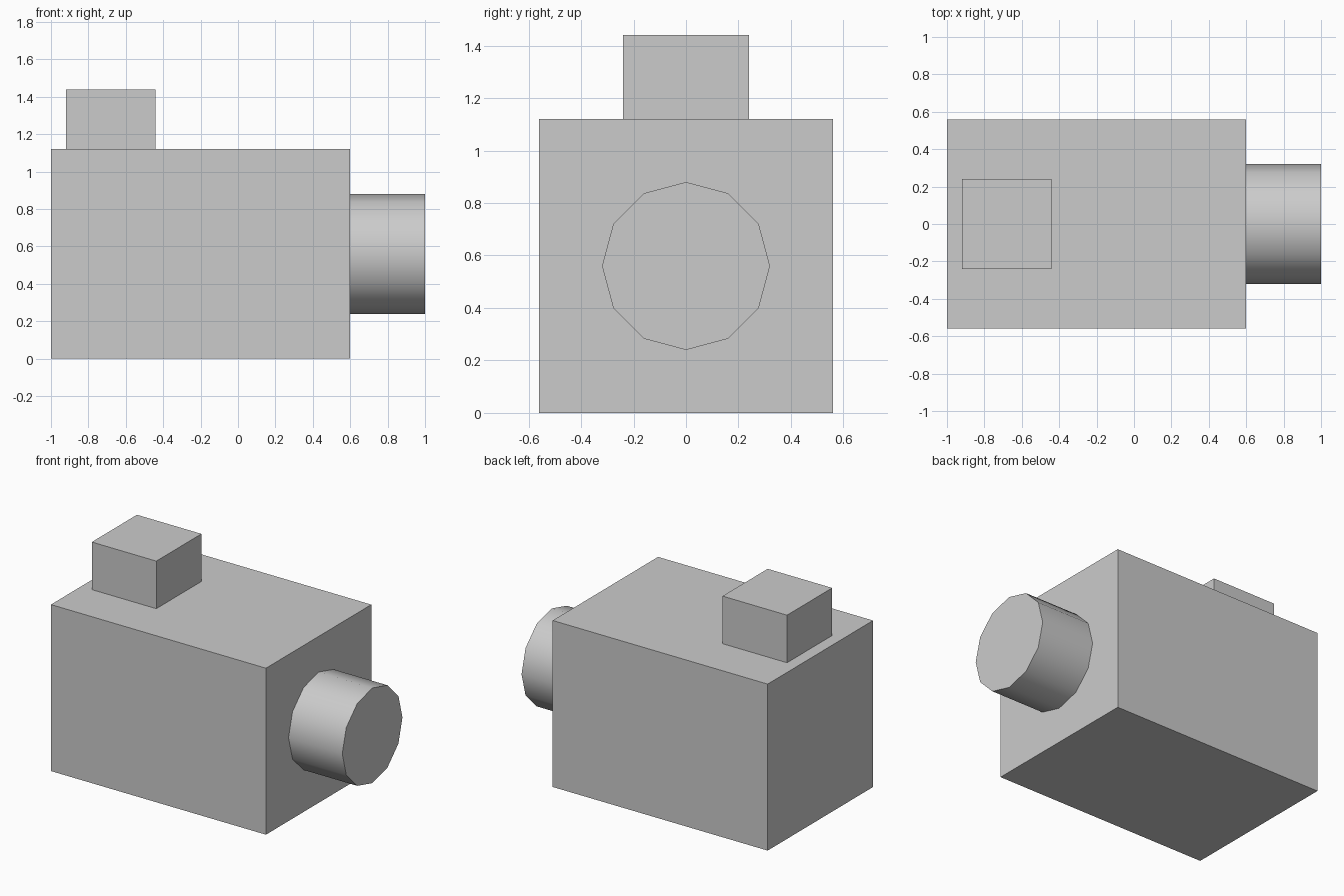
import bpy
from math import radians

if "Cube" in bpy.data.objects:
    bpy.data.objects.remove(bpy.data.objects["Cube"])


def box(name, lo, hi):
    """Add a box spanning two opposite corners."""
    centre = [(a + b) / 2 for a, b in zip(lo, hi)]
    bpy.ops.mesh.primitive_cube_add(size=1, location=centre)
    obj = bpy.context.object
    obj.name = name
    obj.scale = [b - a for a, b in zip(lo, hi)]
    bpy.ops.object.transform_apply(location=False, rotation=False, scale=True)
    return obj


# Main housing
box("body", (-1.0, -0.56, 0.0), (0.6, 0.56, 1.12))

# Small block on top, near the rear
box("top_block", (-0.92, -0.24, 1.12), (-0.44, 0.24, 1.44))

# Twelve-sided barrel pointing along +x, smooth sides and flat cap
bpy.ops.mesh.primitive_cylinder_add(
    vertices=12, radius=0.32, depth=0.4,
    location=(0.8, 0, 0.56), rotation=(0, radians(90), 0))
barrel = bpy.context.object
barrel.name = "barrel"
bpy.ops.object.transform_apply(location=False, rotation=True, scale=False)
bpy.ops.object.shade_smooth_by_angle(angle=radians(40))
